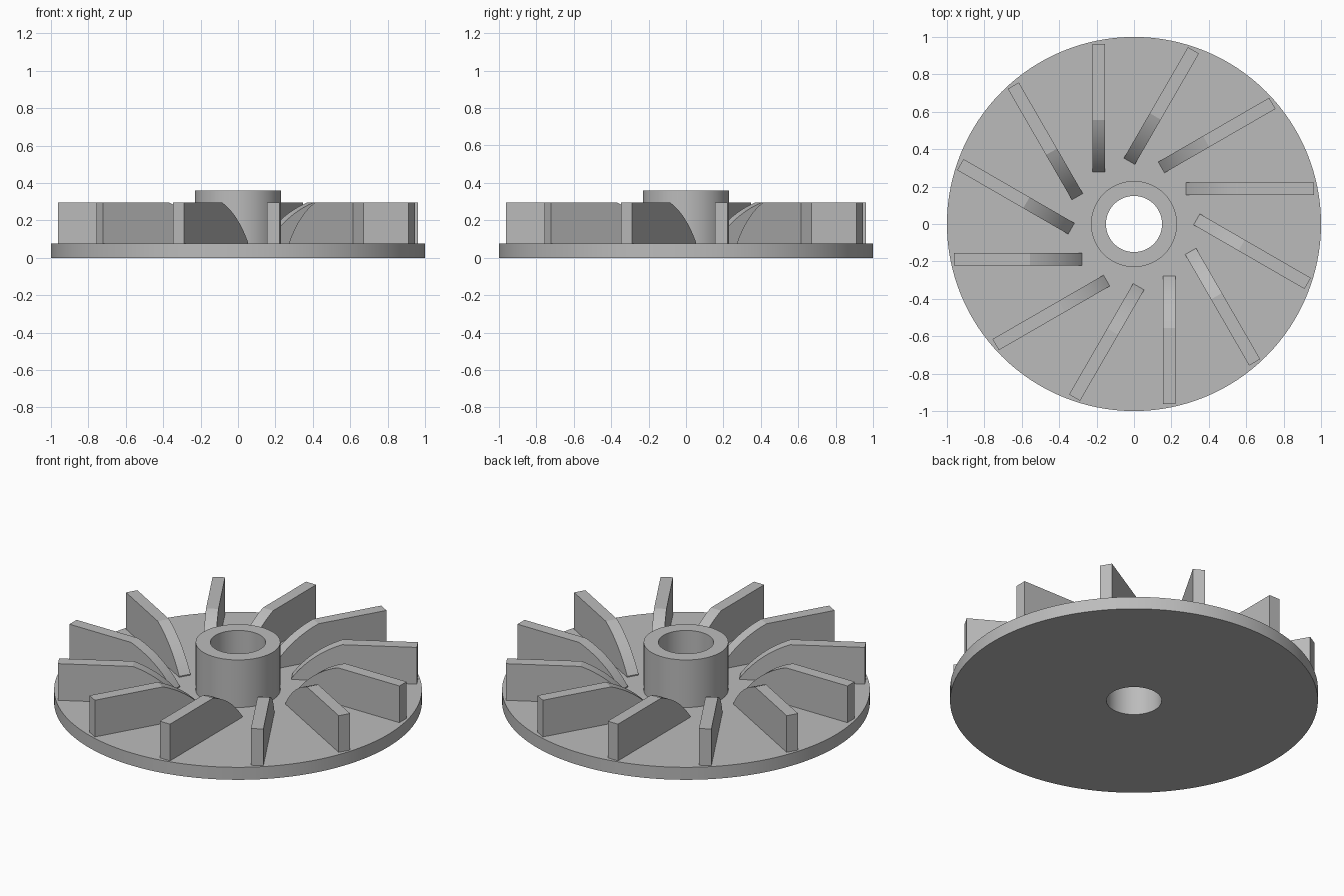
import bpy, bmesh, math
from mathutils import Matrix, Vector

if "Cube" in bpy.data.objects:
    bpy.data.objects.remove(bpy.data.objects["Cube"])

metal = bpy.data.materials.new("plain grey")
metal.use_nodes = True
grey = (0.5, 0.5, 0.5, 1)
metal.diffuse_color = grey
metal.node_tree.nodes["Principled BSDF"].inputs["Base Color"].default_value = grey

SEGMENTS = 128
BLADES = 12
BASE_TOP = 0.075
BLADE_TOP = 0.295


def finish(bm, name):
    bmesh.ops.recalc_face_normals(bm, faces=bm.faces)
    mesh = bpy.data.meshes.new(name)
    bm.to_mesh(mesh)
    bm.free()
    mesh.materials.append(metal)
    obj = bpy.data.objects.new(name, mesh)
    bpy.context.collection.objects.link(obj)
    bpy.ops.object.select_all(action='DESELECT')
    obj.select_set(True)
    bpy.context.view_layer.objects.active = obj
    bpy.ops.object.shade_smooth_by_angle(angle=math.radians(15))
    return obj


# Base disc and bored hub: one closed profile turned about z
profile = [(0.15, 0), (1, 0), (1, BASE_TOP), (0.23, BASE_TOP), (0.23, 0.36), (0.15, 0.36)]
bm = bmesh.new()
verts = [bm.verts.new((r, 0, z)) for r, z in profile]
edges = [bm.edges.new((v, verts[i - 1])) for i, v in enumerate(verts)]
bmesh.ops.spin(bm, geom=verts + edges, axis=(0, 0, 1), cent=(0, 0, 0),
               angle=math.tau, steps=SEGMENTS, use_merge=True)
bmesh.ops.remove_doubles(bm, verts=bm.verts, dist=1e-5)
finish(bm, "base_disc_and_hub")

# Blade side outline: straight top, then an arc falling to the disc near the hub
inner, knee, outer = 0.278, 0.555, 0.963
chord = Vector((inner - knee, BASE_TOP + 0.006 - BLADE_TOP))
half = math.radians(17.5)
radius = chord.length / (2 * math.sin(half))
middle = Vector((knee, BLADE_TOP)) + chord / 2
down = Vector((-chord.y, chord.x)).normalized()
centre = middle + down * radius * math.cos(half) * (1 if down.y < 0 else -1)
start = Vector((knee, BLADE_TOP)) - centre
outline = [(inner, BASE_TOP - 0.01), (outer, BASE_TOP - 0.01), (outer, BLADE_TOP)]
STEPS = 14
for i in range(STEPS + 1):
    a = 2 * half * i / STEPS
    outline.append((centre.x + start.x * math.cos(a) - start.y * math.sin(a),
                    centre.y + start.x * math.sin(a) + start.y * math.cos(a)))

# Twelve offset blades around the hub
for n in range(BLADES):
    bm = bmesh.new()
    side = bm.faces.new([bm.verts.new((x, 0.155, z)) for x, z in outline])
    grown = bmesh.ops.extrude_face_region(bm, geom=[side], use_keep_orig=True)
    moved = [v for v in grown["geom"] if isinstance(v, bmesh.types.BMVert)]
    bmesh.ops.translate(bm, verts=moved, vec=(0, 0.068, 0))
    bm.transform(Matrix.Rotation(math.tau * n / BLADES, 4, 'Z'))
    finish(bm, f"blade_{n + 1}")
